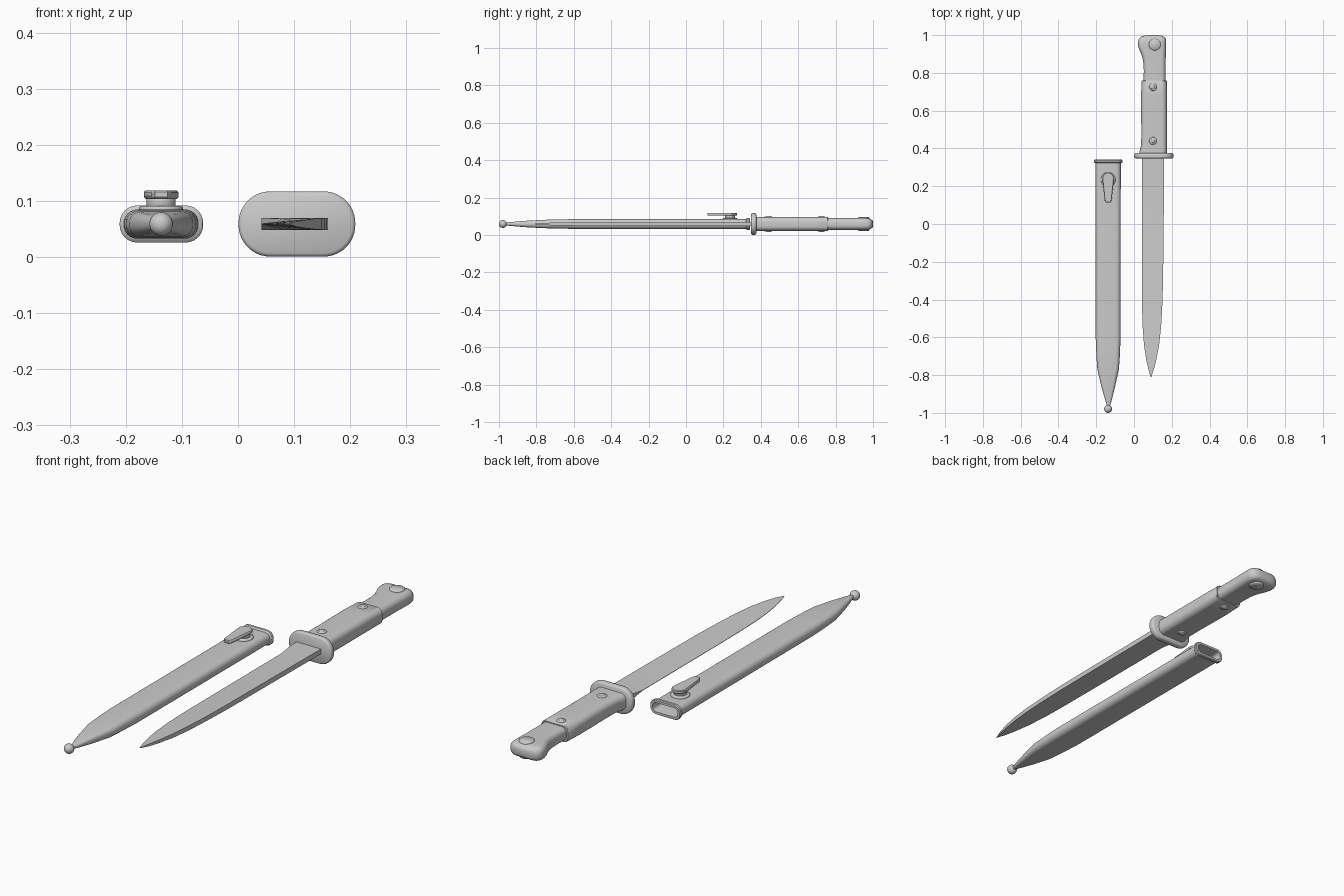
import bpy, bmesh, math

cube = bpy.data.objects.get("Cube")
if cube:
    bpy.data.objects.remove(cube, do_unlink=True)

steel = bpy.data.materials.new("plain grey")
steel.use_nodes = True
GREY = (0.6, 0.6, 0.6, 1)
steel.diffuse_color = GREY
steel.node_tree.nodes["Principled BSDF"].inputs["Base Color"].default_value = GREY
MID = 0.059


def finish(name, bm, angle=35):
    bmesh.ops.recalc_face_normals(bm, faces=bm.faces)
    me = bpy.data.meshes.new(name)
    bm.to_mesh(me)
    bm.free()
    ob = bpy.data.objects.new(name, me)
    bpy.context.collection.objects.link(ob)
    me.materials.append(steel)
    bpy.ops.object.select_all(action='DESELECT')
    ob.select_set(True)
    bpy.context.view_layer.objects.active = ob
    bpy.ops.object.shade_smooth_by_angle(angle=math.radians(angle))
    return ob


def loft(name, rings, angle=35):
    """Skin a list of equal-length point rings and cap both ends."""
    bm = bmesh.new()
    loops = [[bm.verts.new(p) for p in ring] for ring in rings]
    n = len(loops[0])
    for a, b in zip(loops, loops[1:]):
        for i in range(n):
            j = (i + 1) % n
            bm.faces.new((a[i], a[j], b[j], b[i]))
    bm.faces.new(loops[0])
    bm.faces.new(loops[-1])
    return finish(name, bm, angle)


def rounded(y, x0, x1, half, radius, steps=7):
    """Rounded rectangle across the y axis, centred on the common height."""
    cx, hw = (x0 + x1) / 2, (x1 - x0) / 2
    r = min(radius, hw * 0.98, half * 0.98)
    pts = []
    for k, (sx, sz) in enumerate(((1, 1), (-1, 1), (-1, -1), (1, -1))):
        for i in range(steps):
            a = (k + i / (steps - 1)) * math.pi / 2
            pts.append((cx + sx * (hw - r) + r * math.cos(a), y,
                        MID + sz * (half - r) + r * math.sin(a)))
    return pts


def disc(name, x, y, r, z0, z1, bevel=0.003):
    """Upright round stud with softened rims."""
    rings = []
    for rr, z in ((r - bevel, z0), (r, z0 + bevel), (r, z1 - bevel), (r - bevel, z1)):
        rings.append([(x + rr * math.cos(i * math.tau / 28),
                       y + rr * math.sin(i * math.tau / 28), z) for i in range(28)])
    return loft(name, rings, 50)


# Blade: square root at the guard, then a wedge with the thick spine on +x
# y, edge x, middle x, spine x, then half thickness at each
stations = [
    (0.36, .042, .08, .16, .011, .011, .011),
    (0.31, .042, .08, .16, .011, .011, .011),
    (0.24, .042, .08, .159, .001, .009, .011),
    (0.10, .042, .08, .158, .001, .005, .011),
    (-0.30, .042, .08, .154, .001, .005, .011),
    (-0.45, .043, .08, .149, .001, .005, .010),
    (-0.55, .046, .08, .143, .001, .005, .010),
    (-0.64, .053, .085, .133, .001, .005, .009),
    (-0.72, .065, .088, .118, .001, .004, .007),
    (-0.77, .076, .09, .105, .001, .003, .005),
    (-0.813, .0895, .09, .0905, .0005, .0006, .0007),
]
blade = []
for y, xe, xm, xs, te, tm, ts in stations:
    side = ((xe, te), (xm, tm), (xs, ts))
    blade.append([(x, y, MID + t) for x, t in side]
                 + [(x, y, MID - t) for x, t in reversed(side)])
loft("blade", blade, 25)

# Guard: thick oval plate
loft("guard", [rounded(y, 0.001 + e, 0.209 - e, 0.058 - e, 0.056, 12)
               for y, e in ((.348, .006), (.351, .001), (.355, 0), (.368, 0),
                            (.373, .002), (.376, .007))], 50)

# Grip scales and pommel
loft("grip", [rounded(y, a, b, h, .026) for y, a, b, h in (
    (.37, .028, .174, .037), (.39, .031, .174, .037), (.42, .038, .174, .037),
    (.50, .039, .174, .037), (.60, .037, .174, .037), (.68, .037, .174, .037),
    (.757, .041, .174, .037), (.760, .043, .172, .035))])
loft("pommel", [rounded(y, a, b, h, .024) for y, a, b, h in (
    (.75, .05, .168, .031), (.81, .052, .168, .031), (.85, .050, .168, .031),
    (.88, .045, .168, .031), (.905, .036, .169, .031), (.925, .027, .17, .031),
    (.945, .021, .17, .031), (.965, .02, .17, .031), (.98, .025, .168, .029),
    (.99, .035, .161, .025), (.996, .048, .149, .020), (1.0, .07, .13, .012))], 50)

# Studs passing through the handle
for name, y in (("front_rivet", .44), ("rear_rivet", .725)):
    disc(name, .1, y, .02, MID - .041, MID + .041)
    disc(name + "_core", .1, y, .011, MID - .043, MID + .043, .002)
disc("pommel_button", .11, .95, .031, MID - .037, MID + .037)

# Scabbard: tapered shell with a lipped, open mouth
outer = [(-.96, -.144, -.126, .008, .008), (-.93, -.153, -.117, .011, .011),
         (-.86, -.173, -.100, .017, .015), (-.77, -.194, -.080, .022, .020),
         (-.70, -.199, -.075, .024, .022), (-.60, -.203, -.071, .026, .024),
         (.322, -.204, -.070, .026, .024)]
lip = [(.324, -.209, -.064, .030, .029), (.327, -.211, -.062, .033, .031),
       (.337, -.211, -.062, .033, .031), (.341, -.208, -.065, .030, .028),
       (.341, -.197, -.076, .020, .017)]
inner = [(.30, -.195, -.079, .015, .011), (-.60, -.195, -.079, .015, .011)]
loft("scabbard", [rounded(*s) for s in outer + lip + inner])

# Ball finial at the tip
bm = bmesh.new()
bmesh.ops.create_uvsphere(bm, u_segments=24, v_segments=14, radius=.021)
bmesh.ops.translate(bm, verts=bm.verts, vec=(-.137, -.979, MID))
finish("scabbard_ball", bm, 60)

# Belt stud: base, neck and teardrop catch
disc("stud_base", -.137, .235, .039, .080, .091)
disc("stud_neck", -.137, .235, .026, .088, .108, .001)
catch = []
for e, z in ((.003, .104), (0, .107), (0, .116), (.003, .119)):
    ring = []
    for i in range(15):
        a = math.radians(-10 + 200 * i / 14)
        ring.append((-.137 + (.031 - e) * math.cos(a), .242 + (.031 - e) * math.sin(a), z))
    for x, y in ((-.018, .125), (-.011, .114), (.011, .114), (.018, .125)):
        ring.append((-.137 + x * (1 - e * 30), y + e, z))
    catch.append(ring)
loft("stud_catch", catch, 40)
